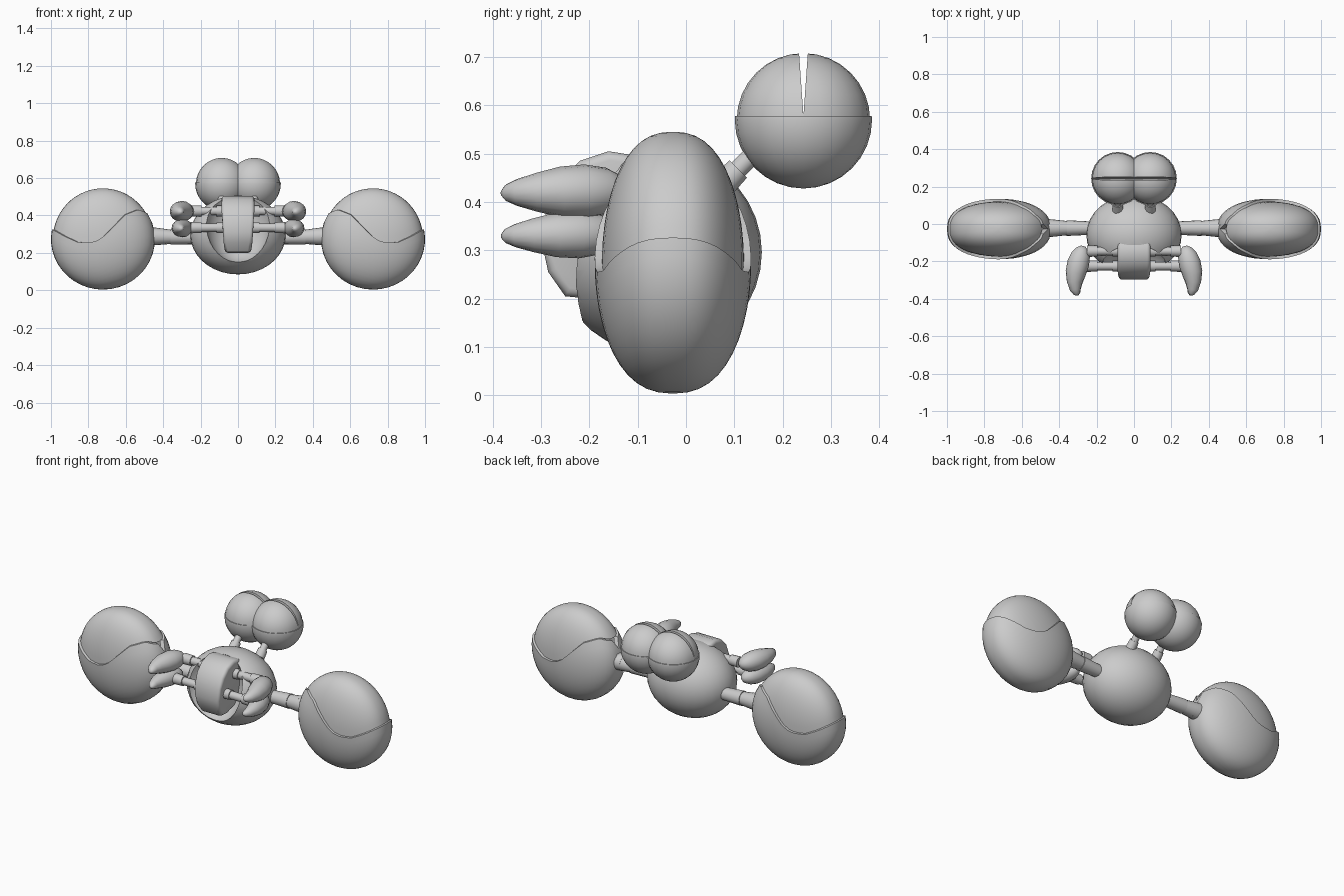
import bpy, bmesh, math
from mathutils import Vector

if "Cube" in bpy.data.objects:
    bpy.data.objects.remove(bpy.data.objects["Cube"])

grey = bpy.data.materials.new("plain grey")
grey.diffuse_color = (0.6, 0.6, 0.6, 1)
grey.use_nodes = True
grey.node_tree.nodes["Principled BSDF"].inputs["Base Color"].default_value = grey.diffuse_color


def finish(name, bm, mirror=True, angle=35):
    bmesh.ops.recalc_face_normals(bm, faces=bm.faces)
    me = bpy.data.meshes.new(name)
    bm.to_mesh(me)
    bm.free()
    me.materials.append(grey)
    me.shade_smooth()
    me.set_sharp_from_angle(angle=math.radians(angle))
    ob = bpy.data.objects.new(name, me)
    bpy.context.collection.objects.link(ob)
    if mirror:
        mod = ob.modifiers.new("mirror", "MIRROR")
        mod.use_mirror_merge = False
    return ob


def skin(bm, rings, cap_start=True, cap_end=True):
    """Join rings of points into a surface."""
    vs = [[bm.verts.new(p) for p in r] for r in rings]
    n = len(vs[0])
    for a, b in zip(vs, vs[1:]):
        for i in range(n):
            j = (i + 1) % n
            bm.faces.new((a[i], a[j], b[j], b[i]))
    if cap_start:
        bm.faces.new(vs[0])
    if cap_end:
        bm.faces.new(vs[-1])


def tube(name, path, radii, n=14, squash=1.0, angle=35):
    """Round tube with varying radius; squash scales it in z."""
    bm = bmesh.new()
    pts = [Vector(p) for p in path]
    rings = []
    for i, p in enumerate(pts):
        d = (pts[min(i + 1, len(pts) - 1)] - pts[max(i - 1, 0)]).normalized()
        u = d.cross(Vector((0, 0, 1))).normalized()
        w = u.cross(d)
        rings.append([p + radii[i] * (u * math.cos(t) + w * squash * math.sin(t))
                      for t in (2 * math.pi * k / n for k in range(n))])
    skin(bm, rings)
    return finish(name, bm, angle=angle)


def ellipsoid(bm, c, r, u=32, v=18):
    res = bmesh.ops.create_uvsphere(bm, u_segments=u, v_segments=v, radius=1)
    for p in res["verts"]:
        p.co = Vector((p.co.x * r[0] + c[0], p.co.y * r[1] + c[1], p.co.z * r[2] + c[2]))


# Big claws: two shells that meet along a wavy seam
SEAM = [(0.43, 0.31), (0.45, 0.34), (0.48, 0.41), (0.53, 0.432), (0.6, 0.405), (0.68, 0.325),
        (0.74, 0.268), (0.8, 0.254), (0.86, 0.258), (0.93, 0.29), (1.01, 0.335)]
CLAW = (0.722, -0.027, 0.274)


def seam_z(x):
    for (x0, z0), (x1, z1) in zip(SEAM, SEAM[1:]):
        if x <= x1:
            return z0 + (z1 - z0) * max(0, x - x0) / (x1 - x0)
    return SEAM[-1][1]


def claw_point(r, phi, th):
    y = math.sin(phi) * math.cos(th)
    return Vector((CLAW[0] + r[0] * math.cos(phi) * math.cos(th),
                   CLAW[1] + r[1] * math.copysign(abs(y) ** 0.82, y),
                   CLAW[2] + r[2] * math.sin(th)))


def seam_angle(r, phi):
    lo, hi = -1.4, 1.4
    for _ in range(30):
        mid = (lo + hi) / 2
        p = claw_point(r, phi, mid)
        if p.z < seam_z(p.x):
            lo = mid
        else:
            hi = mid
    return lo


def claw_shell(name, r, pole, lip):
    phis = [2 * math.pi * k / 48 for k in range(48)]
    ths = [seam_angle(r, f) for f in phis]
    rings = []
    if lip:  # flat lip turned inwards
        inner = Vector((0.9, 0.8, 1))
        rings.append([Vector(CLAW) + (claw_point(r, f, t) - Vector(CLAW)) * inner
                      for f, t in zip(phis, ths)])
    for k in range(12):
        s = k / 12
        rings.append([claw_point(r, f, t + (pole - t) * s) for f, t in zip(phis, ths)])
    rings.append([claw_point(r, f, pole * 0.985) for f in phis])
    bm = bmesh.new()
    skin(bm, rings, cap_start=False)
    finish(name, bm)


claw_shell("claw_lower_shell", (0.278, 0.162, 0.27), -math.pi / 2, True)
claw_shell("claw_upper_shell", (0.268, 0.147, 0.271), math.pi / 2, False)

# Stepped arms that carry the big claws
for i, (x0, x1, r0, r1) in enumerate([(0.2, 0.36, 0.034, 0.042), (0.35, 0.43, 0.037, 0.046),
                                      (0.42, 0.5, 0.045, 0.052)]):
    tube(f"arm_segment_{i + 1}", [(x0, -0.022, 0.275 + x0 * 0.03), (x1, -0.022, 0.275 + x1 * 0.03)],
         [r0, r1], 16)

# Body with a mouth hollow cut in the front
bm = bmesh.new()
ellipsoid(bm, (0, -0.058, 0.296), (0.255, 0.215, 0.211))
body = finish("body", bm, mirror=False)
bm = bmesh.new()
ellipsoid(bm, (0, -0.25, 0.37), (0.175, 0.17, 0.225))
cutter = finish("mouth_cutter", bm, mirror=False)
cutter.hide_render = True
mod = body.modifiers.new("mouth", "BOOLEAN")
mod.operation = "DIFFERENCE"
mod.solver = "EXACT"
mod.object = cutter
bpy.context.view_layer.objects.active = body
bpy.ops.object.modifier_apply(modifier=mod.name)
bpy.data.objects.remove(cutter)
body.data.shade_smooth()
body.data.set_sharp_from_angle(angle=math.radians(35))

# Curved snout slab, narrower at its lower end
PROFILE = [(-0.05, 0.46), (-0.11, 0.497), (-0.16, 0.505), (-0.22, 0.485), (-0.265, 0.44),
           (-0.29, 0.38), (-0.297, 0.31), (-0.285, 0.255), (-0.25, 0.205), (-0.2, 0.2), (-0.05, 0.25)]
bm = bmesh.new()
rings = []
for s in (-1, 1):
    rings.append([Vector((s * (0.07 + 0.018 * min(1, max(0, (z - 0.2) / 0.15))), y, z)) for y, z in PROFILE])
skin(bm, rings)
edges = [e for e in bm.edges if abs(e.verts[0].co.x - e.verts[1].co.x) < 0.05]
bmesh.ops.bevel(bm, geom=edges, offset=0.018, segments=3, profile=0.5, affect="EDGES")
finish("snout", bm, mirror=False, angle=45)

# Two small arms on each side, each ending in a curved pincer
for name, ay, z, k, dy in (("upper", -0.145, 0.424, 1.0, 0.0), ("lower", -0.225, 0.335, 0.88, -0.015)):
    tube(name + "_small_arm", [(0.05, ay, z), (0.25, ay, z)], [0.023, 0.023])
    tube(name + "_small_arm_collar_inner", [(0.07, ay, z), (0.115, ay, z)], [0.029, 0.029])
    tube(name + "_small_arm_collar_outer", [(0.195, ay, z), (0.25, ay, z)], [0.029, 0.031])
    path = [(0.272, -0.118), (0.276, -0.135), (0.285, -0.165), (0.298, -0.21), (0.311, -0.26),
            (0.317, -0.31), (0.314, -0.35), (0.306, -0.372), (0.303, -0.382)]
    radii = [0.012, 0.034, 0.051, 0.059, 0.055, 0.042, 0.029, 0.018, 0.005]
    tube(name + "_pincer",
         [(0.28 + (x - 0.28) * k, -0.382 + (y + 0.382) * (1 + dy * 5), z - 0.006 * (i / 8))
          for i, (x, y) in enumerate(path)],
         [r * k for r in radii], 16, 0.95, 50)

# Eyes: a lower cup and two upper lids with a thin wedge between them
EYE = Vector((0.087, 0.243, 0.57))


def eye_part(name, r, planes):
    bm = bmesh.new()
    ellipsoid(bm, EYE, (r, r, r), 24, 16)
    for co, no in planes:
        res = bmesh.ops.bisect_plane(bm, geom=bm.verts[:] + bm.edges[:] + bm.faces[:],
                                     plane_co=co, plane_no=no, clear_outer=True)
        cut = [e for e in res["geom_cut"] if isinstance(e, bmesh.types.BMEdge)]
        bmesh.ops.holes_fill(bm, edges=cut)
    finish(name, bm)


split = EYE + Vector((0, 0, 0.008))
eye_part("eye_cup", 0.142, [(split, (0, 0, 1))])
eye_part("eye_lid_front", 0.138, [(split, (0, 0, -1)), (split, (0, 1, 0.07))])
eye_part("eye_lid_back", 0.138, [(split, (0, 0, -1)), (split, (0, -1, 0.07))])

# Eye stalks with a collar at the base
tube("eye_stalk", [(0.087, 0.06, 0.42), (0.087, 0.19, 0.55)], [0.02, 0.02])
tube("eye_stalk_collar", [(0.087, 0.075, 0.435), (0.087, 0.108, 0.468)], [0.029, 0.026])
